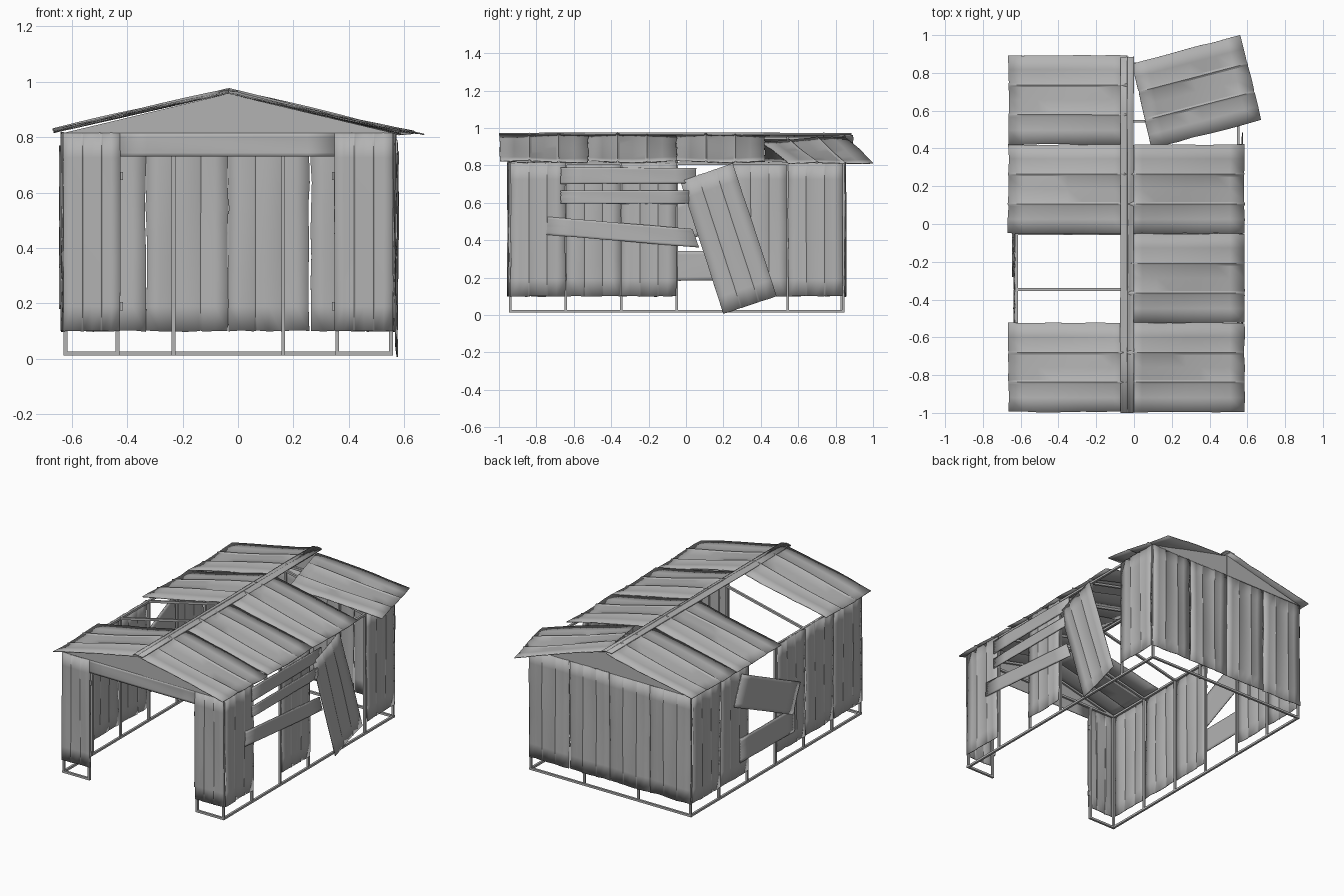
import bpy, math, random
from mathutils import Vector

random.seed(4)
cube = bpy.data.objects.get("Cube")
if cube:
    bpy.data.objects.remove(cube, do_unlink=True)

metal = bpy.data.materials.new("weathered_grey_metal")
metal.use_nodes = True
GREY = (0.45, 0.45, 0.45, 1)
metal.diffuse_color = GREY
metal.node_tree.nodes["Principled BSDF"].inputs["Base Color"].default_value = GREY

LEFT, RIGHT, MID = 0.56, -0.63, -0.035      # side walls and ridge line
FRONT, BACK = -0.94, 0.84
EAVE, RIDGE, SILL = 0.815, 0.957, 0.10
BAY = (BACK - FRONT) / 6
studs = [FRONT + BAY * i for i in range(7)]


def make(name, verts, faces):
    mesh = bpy.data.meshes.new(name)
    mesh.from_pydata([tuple(v) for v in verts], [], faces)
    mesh.materials.append(metal)
    obj = bpy.data.objects.new(name, mesh)
    bpy.context.collection.objects.link(obj)
    return obj


def sheet(name, a, b, c, d, rib=0.003, warp=0.003, rough=0.003, thick=0.005):
    """Bent sheet: a-b crosses the ribs, a-d runs along them."""
    a, b, c, d = map(Vector, (a, b, c, d))
    normal = (b - a).cross(d - a).normalized()
    side = (b - a).normalized()
    along = (d - a).normalized()
    us = [0, 0.16, 0.31, 1 / 3, 0.355, 0.5, 0.645, 2 / 3, 0.69, 0.84, 1]
    rows = 8
    phase = random.uniform(0, 6)
    verts = []
    for j in range(rows + 1):
        v = j / rows
        for i, u in enumerate(us):
            p = a.lerp(b, u).lerp(d.lerp(c, u), v)
            p += normal * warp * math.sin(5 * u + 4 * v + phase)
            if i in (3, 7):
                p += normal * rib
            if i in (0, len(us) - 1):
                p += side * random.uniform(-rough, rough)
            if j in (0, rows):
                p += along * random.uniform(-rough, rough)
            verts.append(p)
    n = len(us)
    faces = [(j * n + i, j * n + i + 1, (j + 1) * n + i + 1, (j + 1) * n + i)
             for j in range(rows) for i in range(n - 1)]
    obj = make(name, verts, faces)
    solid = obj.modifiers.new("thickness", "SOLIDIFY")
    solid.thickness = thick
    solid.offset = 0
    bpy.context.view_layer.objects.active = obj
    obj.select_set(True)
    bpy.ops.object.shade_smooth_by_angle(angle=math.radians(30))
    obj.select_set(False)
    return obj


def bar(name, start, end, size=0.014):
    """Square tube between two points."""
    start, end = Vector(start), Vector(end)
    direction = (end - start).normalized()
    ref = Vector((0, 1, 0)) if abs(direction.z) > 0.9 else Vector((0, 0, 1))
    s = direction.cross(ref).normalized() * size / 2
    t = direction.cross(s).normalized() * size / 2
    ring = [s + t, t - s, -s - t, s - t]
    verts = [start + r for r in ring] + [end + r for r in ring]
    faces = [(i, (i + 1) % 4, (i + 1) % 4 + 4, i + 4) for i in range(4)]
    return make(name, verts, faces + [(3, 2, 1, 0), (4, 5, 6, 7)])


def wall_sheet(name, x, y0, y1, z0=SILL, z1=EAVE):
    ends = (y0, y1) if x > 0 else (y1, y0)
    return sheet(name, (x, ends[0], z0), (x, ends[1], z0), (x, ends[1], z1), (x, ends[0], z1))


# Tubular frame: posts, rails, rafters and ridge beam
for side_name, x in (("left", LEFT - 0.008), ("right", RIGHT + 0.008)):
    for y in studs:
        bar(side_name + "_post", (x, y, 0.012), (x, y, EAVE))
        bar(side_name + "_rafter", (x, y, EAVE - 0.006), (MID, y, RIDGE - 0.01))
    for z in (0.019, EAVE - 0.006):
        bar(side_name + "_rail", (x, FRONT, z), (x, BACK, z))
bar("ridge_beam", (MID, FRONT, RIDGE - 0.012), (MID, BACK, RIDGE - 0.012))
third = (LEFT - RIGHT) / 3
for i in (1, 2):
    bar("back_post", (RIGHT + third * i, BACK - 0.008, 0.012), (RIGHT + third * i, BACK - 0.008, EAVE))
bar("back_bottom_rail", (RIGHT, BACK, 0.019), (LEFT, BACK, 0.019))
for y in (FRONT, BACK):
    bar("cross_rail", (RIGHT, y, EAVE - 0.006), (LEFT, y, EAVE - 0.006))
for jamb, corner in ((-0.435, RIGHT), (0.358, LEFT)):
    bar("door_jamb", (jamb, FRONT, 0.012), (jamb, FRONT, EAVE))
    bar("front_bottom_rail", (jamb, FRONT, 0.019), (corner, FRONT, 0.019))
    edge = jamb + (0.014 if jamb < 0 else -0.014)
    for z in (0.19, 0.66):
        bar("hinge", (edge, FRONT, z - 0.015), (edge, FRONT, z + 0.015), 0.011)

# Side walls, with some bays stripped away
for i in range(6):
    if i in (0, 2, 5):
        wall_sheet("left_wall_sheet", LEFT + 0.003, studs[i] + 0.002, studs[i + 1] - 0.002)
    if i != 3:
        wall_sheet("right_wall_sheet", RIGHT - 0.003, studs[i] + 0.002, studs[i + 1] - 0.002)

# Back wall and front wall beside the doorway
quarter = (LEFT - RIGHT) / 4
for i in range(4):
    x0 = RIGHT + quarter * i + 0.001
    x1 = RIGHT + quarter * (i + 1) - (0.006 if i == 2 else 0.001)
    yb = BACK + 0.009
    sheet("back_wall_sheet", (x1, yb, SILL), (x0, yb, SILL), (x0, yb, EAVE), (x1, yb, EAVE))
yf = FRONT - 0.009
for x0, x1 in ((RIGHT, -0.425), (0.348, LEFT)):
    sheet("front_wall_sheet", (x0, yf, SILL), (x1, yf, SILL), (x1, yf, EAVE), (x0, yf, EAVE), rough=0.001)
sheet("door_header", (-0.425, yf, 0.73), (-0.425, yf, EAVE), (0.348, yf, EAVE),
      (0.348, yf, 0.73), rib=0, warp=0.001, rough=0)

# Gables, each in two halves
for name, y in (("front_gable", yf), ("back_gable", BACK + 0.009)):
    for x in (LEFT, RIGHT):
        half = make(name, [(x, y, EAVE), (MID, y, EAVE), (MID, y, RIDGE)], [(0, 1, 2)])
        half.modifiers.new("thickness", "SOLIDIFY").thickness = 0.005

# Roof sheets: one missing on the right slope, one slid loose on the left
ROOF = [-0.995 + 0.472 * i for i in range(5)]
for i in range(4):
    y0, y1 = ROOF[i], ROOF[i + 1]
    if i != 1:
        sheet("right_roof_sheet", (-0.665, y1, 0.822), (-0.665, y0, 0.822),
              (MID, y0, 0.964), (MID, y1, 0.964), rib=0.006, warp=0.005)
    if i != 3:
        sheet("left_roof_sheet", (0.585, y0, 0.82), (0.585, y1, 0.82),
              (MID, y1, 0.964), (MID, y0, 0.964), rib=0.006, warp=0.005)
sheet("loose_roof_sheet", (0.67, 0.55, 0.808), (0.565, 1.0, 0.815), (-0.01, 0.85, 0.95),
      (0.095, 0.40, 0.928), rib=0.006, warp=0.005)
for x in (-0.072, -0.002):
    lo, hi = (x, 0.963), (MID, 0.972)
    ends = (-1.0, 0.885) if x > MID else (0.885, -1.0)
    sheet("ridge_cap", (lo[0], ends[0], lo[1]), (lo[0], ends[1], lo[1]),
          (hi[0], ends[1], hi[1]), (hi[0], ends[0], hi[1]), rib=0, warp=0.002, rough=0.001)


# Boards and a fallen sheet propped over the open bays
def board(name, x, points):
    sheet(name, *[(x, y, z) for y, z in points], rib=0, warp=0.001, rough=0.001, thick=0.007)


bx = LEFT + 0.012
board("left_upper_board", bx, [(-0.67, 0.70), (0.055, 0.705), (0.055, 0.785), (-0.67, 0.79)])
board("left_middle_board", bx, [(-0.67, 0.595), (0.015, 0.595), (0.015, 0.665), (-0.67, 0.665)])
board("left_lower_board", bx, [(-0.745, 0.43), (0.07, 0.36), (0.035, 0.46), (-0.74, 0.525)])
sheet("leaning_sheet", (bx, 0.20, 0.006), (bx, 0.485, 0.10), (bx, 0.25, 0.812), (bx, -0.03, 0.715),
      rough=0.001)
bx = RIGHT - 0.012
board("right_upper_board", bx, [(0.41, 0.58), (-0.20, 0.30), (-0.28, 0.485), (0.33, 0.77)])
board("right_lower_board", bx, [(0.35, 0.19), (-0.22, 0.18), (-0.22, 0.34), (0.35, 0.345)])
